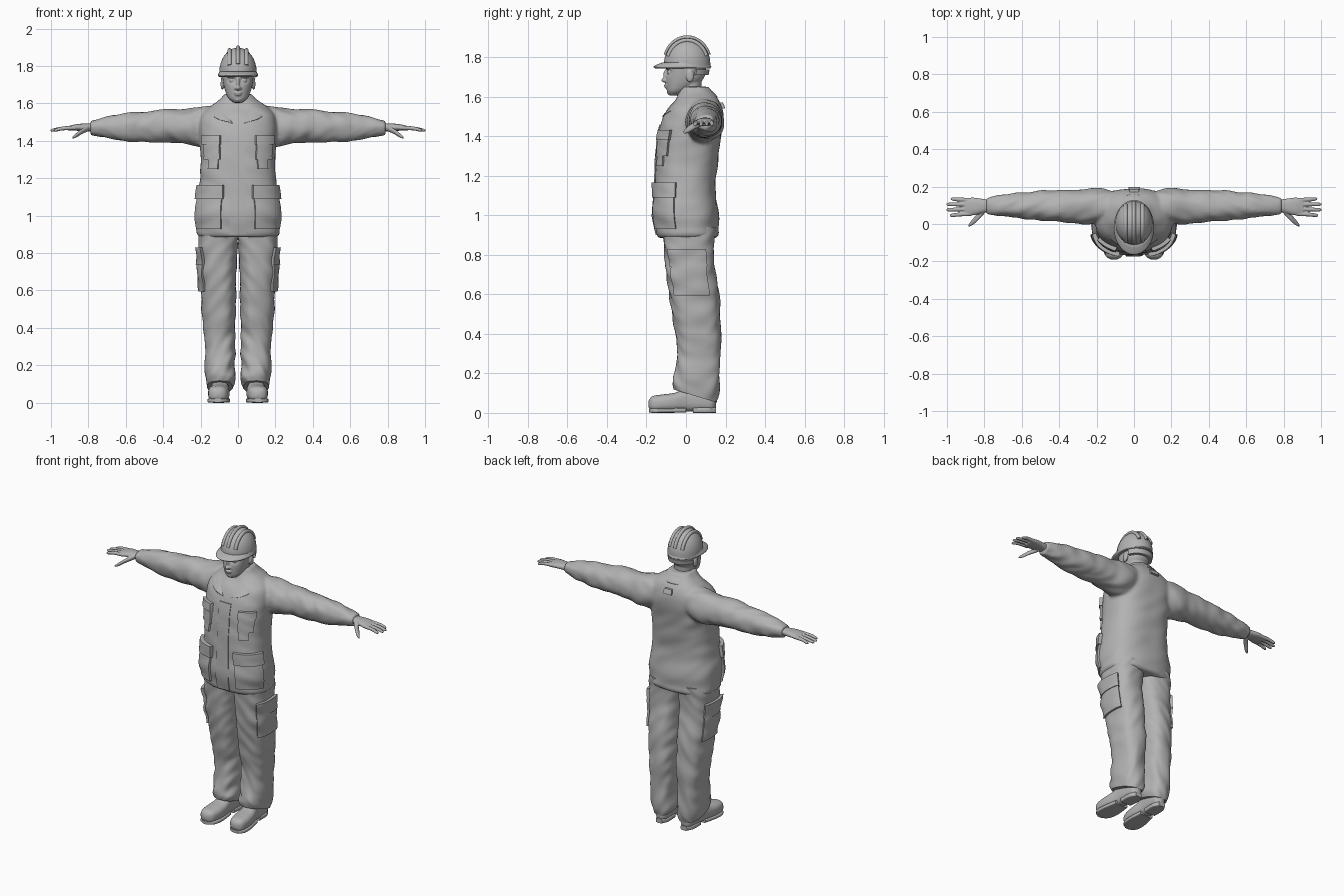
import bpy, bmesh, math
from mathutils import Vector, Matrix, noise

cube = bpy.data.objects.get("Cube")
if cube:
    bpy.data.objects.remove(cube, do_unlink=True)

grey = bpy.data.materials.new("plain_grey")
grey.use_nodes = True
grey.diffuse_color = (0.45, 0.45, 0.45, 1)
grey.node_tree.nodes["Principled BSDF"].inputs["Base Color"].default_value = (0.45, 0.45, 0.45, 1)


def sample(rows, s):
    """Smoothly interpolate rows of numbers by their first entry."""
    s = min(max(s, rows[0][0]), rows[-1][0])
    last = len(rows) - 1
    i = next(k for k in range(last) if s <= rows[k + 1][0])
    h = rows[i + 1][0] - rows[i][0]
    t = (s - rows[i][0]) / h

    def slope(k, c):
        a, b = rows[max(k - 1, 0)], rows[min(k + 1, last)]
        return (b[c] - a[c]) / (b[0] - a[0]) * h

    return [(2*t**3 - 3*t*t + 1) * rows[i][c] + (t**3 - 2*t*t + t) * slope(i, c)
            + (3*t*t - 2*t**3) * rows[i + 1][c] + (t**3 - t*t) * slope(i + 1, c)
            for c in range(1, len(rows[0]))]


def surface(rows, axis, power=2.0, folds=0.0):
    """Rows: position, two centres, two radii, optional tilt. Angle 0 is front or bottom."""
    def point(s, angle, offset=0.0):
        c1, c2, r1, r2, *tilt = sample(rows, s)
        sn, cs = math.sin(angle), math.cos(angle)
        u = math.copysign(abs(sn) ** (2 / power), sn)
        v = -math.copysign(abs(cs) ** (2 / power), cs)
        if folds:
            offset += folds * noise.noise(Vector((u * 1.3, v * 1.3, s * 15 + u * 1.5)))
        a = c1 + max(r1 + offset, 0.002) * u
        b = c2 + max(r2 + offset, 0.002) * v
        if axis == 'x':
            return Vector((s, a, b))
        if axis == 'y':
            return Vector((a, s, b))
        return Vector((a, b, s - (tilt[0] * (b - c2) if tilt else 0)))
    return point


def spans(rows):
    """Turn rows of position, half width, front, back into centre and radius rows."""
    return [(z, 0, (f + b) / 2, w, (b - f) / 2) for z, w, f, b in rows]


def loft(bm, f, s0, s1, n=24, m=40, side=1):
    rings = []
    for i in range(n + 1):
        ring = []
        for j in range(m):
            p = f(s0 + (s1 - s0) * i / n, math.tau * j / m)
            ring.append(bm.verts.new((p.x * side, p.y, p.z)))
        rings.append(ring)
    for a, b in zip(rings, rings[1:]):
        for j in range(m):
            bm.faces.new((a[j], a[(j + 1) % m], b[(j + 1) % m], b[j]))
    bm.faces.new(rings[0])
    bm.faces.new(rings[-1])


def blob(bm, centre, size):
    bmesh.ops.create_uvsphere(bm, u_segments=24, v_segments=14, radius=1,
                              matrix=Matrix.Translation(centre) @ Matrix.Diagonal((*size, 1)))


def grid(bm, points):
    verts = [[bm.verts.new(p) for p in row] for row in points]
    for a, b in zip(verts, verts[1:]):
        for j in range(len(a) - 1):
            bm.faces.new((a[j], a[j + 1], b[j + 1], b[j]))


def finish(bm, name, mirror=False, voxel=0, smooth=3, sharp=50):
    bmesh.ops.recalc_face_normals(bm, faces=bm.faces)
    mesh = bpy.data.meshes.new(name)
    bm.to_mesh(mesh)
    bm.free()
    mesh.materials.append(grey)
    mesh.shade_smooth()
    mesh.set_sharp_from_angle(angle=math.radians(sharp))
    ob = bpy.data.objects.new(name, mesh)
    bpy.context.collection.objects.link(ob)
    if voxel:
        mod = ob.modifiers.new("blend", 'REMESH')
        mod.mode = 'VOXEL'
        mod.voxel_size = voxel
        mod.use_smooth_shade = True
        mod = ob.modifiers.new("soften", 'SMOOTH')
        mod.iterations = smooth
    if mirror:
        ob.modifiers.new("mirror", 'MIRROR')
    return ob


def patch(name, f, a0, a1, s0, s1, raise_by, mirror=True, n=12):
    """A raised cloth panel that follows a surface, with its rim sunk into it."""
    def steps(lo, hi):
        return [lo] + [lo + (hi - lo) * k / n for k in range(n + 1)] + [hi]
    us, ss = steps(a0, a1), steps(s0, s1)
    bm = bmesh.new()
    grid(bm, [[f(s, a, -0.012 if i in (0, n + 2) or j in (0, n + 2) else raise_by)
               for j, a in enumerate(us)] for i, s in enumerate(ss)])
    return finish(bm, name, mirror, sharp=40)


# Jacket: torso and both sleeves blended together
torso = surface(spans([
    (0.885, .208, -.14, .155), (0.905, .222, -.15, .168), (0.93, .22, -.152, .164),
    (1.0, .228, -.165, .165), (1.1, .215, -.16, .153), (1.2, .204, -.155, .152),
    (1.3, .2, -.15, .165), (1.4, .205, -.14, .178), (1.48, .208, -.12, .187),
    (1.54, .195, -.09, .183), (1.585, .15, -.052, .165), (1.62, .1, -.036, .135),
    (1.65, .075, -.03, .112)]), 'z', 2.5, 0.006)
sleeve = surface([
    (0.06, .09, 1.5, .08, .085), (0.2, .095, 1.476, .095, .106), (0.3, .094, 1.477, .093, .092),
    (0.4, .095, 1.48, .086, .087), (0.5, .097, 1.476, .079, .082), (0.6, .098, 1.472, .071, .074),
    (0.7, .098, 1.474, .058, .057), (0.77, .098, 1.472, .05, .043), (0.79, .098, 1.472, .045, .038)],
    'x', 2.1, 0.009)
bm = bmesh.new()
loft(bm, torso, 0.885, 1.65, 60, 64)
for side in (1, -1):
    loft(bm, sleeve, 0.06, 0.79, 60, 40, side)
finish(bm, "jacket", voxel=0.009, smooth=4)

# Jacket panels
patch("front_placket", torso, -.13, .13, .9, 1.46, .006, False)
patch("chest_pocket", torso, .4, .98, 1.3, 1.42, .012)
patch("chest_pocket_flap", torso, .37, 1.01, 1.38, 1.43, .018)
patch("pen_pocket", torso, .45, .8, 1.25, 1.32, .01)
patch("hip_pocket", torso, .32, 1.3, .93, 1.13, .011)
patch("hip_pocket_flap", torso, .28, 1.35, 1.09, 1.165, .02)
patch("hanging_loop", torso, 3.05, 3.23, 1.54, 1.57, .014, False, 4)

# Collar: a folded strip, half modelled and mirrored
fold = [(0, .115, 1.655), (.06, .092, 1.655), (.085, .03, 1.645), (.07, -.05, 1.605), (.012, -.125, 1.495)]
fall = [(0, .17, 1.6), (.085, .152, 1.597), (.13, .05, 1.607), (.17, -.058, 1.54), (.08, -.13, 1.505)]
stand = [(x * .8, y * .8 + .01, z - .04) for x, y, z in fold]
bm = bmesh.new()
grid(bm, [fall, fold, stand])
collar = finish(bm, "collar", True, sharp=180)
collar.modifiers.new("thickness", 'SOLIDIFY').thickness = 0.01
collar.modifiers.new("rounding", 'SUBSURF').levels = 2
collar.modifiers["rounding"].render_levels = 2

# Trousers with side pockets
leg = surface([(z, (i + o) / 2, (f + b) / 2, (o - i) / 2, (b - f) / 2, t) for z, i, o, f, b, t in [
    (.085, .03, .165, -.06, .155, .3), (.12, .018, .172, -.068, .166, .25), (.2, .018, .175, -.055, .168, .08),
    (.35, .014, .182, -.045, .175, 0), (.5, .011, .192, -.07, .175, 0), (.6, .009, .2, -.085, .165, 0),
    (.7, .008, .206, -.098, .152, 0), (.83, .002, .212, -.11, .142, 0), (.94, -.01, .21, -.12, .15, 0)]],
    'z', 2.5, 0.009)
bm = bmesh.new()
loft(bm, leg, .085, .94, 70, 48)
finish(bm, "trouser_leg", True)
patch("cargo_pocket", leg, .8, 2.1, .595, .81, .012)
patch("cargo_pocket_flap", leg, .77, 2.13, .74, .83, .017)

# Shoes with separate front sole and heel
shoe = surface([
    (-.19, .107, .045, .015, .015), (-.175, .107, .046, .042, .036), (-.12, .104, .05, .056, .043),
    (-.06, .1, .054, .055, .047), (0, .096, .064, .046, .057), (.08, .092, .065, .043, .058),
    (.135, .09, .06, .035, .05), (.152, .09, .055, .012, .025)], 'y', 2.6)
bm = bmesh.new()
loft(bm, shoe, -.19, .152, 36)
finish(bm, "shoe", True)
for name, rows in (("front_sole", [(-.188, .107, .012, .02, .01), (-.165, .107, .012, .05, .012),
                                   (-.1, .102, .012, .06, .012), (0, .097, .014, .046, .012)]),
                   ("heel", [(.035, .093, .014, .042, .014), (.11, .091, .014, .042, .014),
                             (.152, .09, .014, .022, .014)])):
    bm = bmesh.new()
    loft(bm, surface(rows, 'y', 5), rows[0][0], rows[-1][0], 12)
    finish(bm, name, True, sharp=35)

# Hands: palm, four fingers and a thumb blended together
bm = bmesh.new()
palm = surface([(.74, .098, 1.472, .03, .025), (.8, .097, 1.472, .036, .021), (.86, .094, 1.472, .047, .018),
                (.905, .092, 1.467, .045, .013)], 'x', 2.3)
loft(bm, palm, .74, .905)
for y0, y1, tip in ((.055, .046, .985), (.08, .076, 1.003), (.105, .105, 1.003), (.128, .134, .98)):
    finger = surface([(.87, y0, 1.47, .012, .012), (.94, (y0 + y1) / 2, 1.466, .0105, .0105),
                      (tip - .008, y1, 1.457, .009, .008), (tip, y1, 1.456, .004, .004)], 'x')
    loft(bm, finger, .87, tip, 14, 16)
thumb = surface([(.8, .075, 1.468, .02, .016), (.84, .033, 1.447, .02, .014),
                 (.87, .004, 1.426, .014, .011), (.886, -.01, 1.418, .005, .005)], 'x')
loft(bm, thumb, .8, .886, 14, 20)
finish(bm, "hand", True, voxel=0.0035, smooth=2)

# Head and neck with facial features
skull = surface(spans([
    (1.606, .025, -.085, -.03), (1.625, .048, -.095, .0), (1.655, .064, -.1, .05), (1.69, .075, -.102, .088),
    (1.73, .082, -.1, .1), (1.77, .085, -.097, .105), (1.82, .075, -.075, .095), (1.85, .04, -.04, .06)]), 'z', 2.2)
neck = surface(spans([(1.52, .075, -.06, .1), (1.6, .06, -.042, .08), (1.7, .06, -.03, .08)]), 'z')
bm = bmesh.new()
loft(bm, skull, 1.606, 1.85, 50, 72)
for v in bm.verts:
    if v.co.y < 0:
        gap = Vector((abs(v.co.x) - .033, (v.co.z - 1.724) * 1.4))
        v.co.y += .016 * math.exp(-gap.length_squared / .0004)
loft(bm, neck, 1.52, 1.7)
blob(bm, (0, -.108, 1.683), (.014, .017, .012))
blob(bm, (0, -.099, 1.708), (.009, .016, .032))
blob(bm, (0, -.1, 1.657), (.022, .012, .006))
blob(bm, (0, -.097, 1.647), (.019, .012, .006))
blob(bm, (0, -.083, 1.624), (.022, .014, .015))
for side in (1, -1):
    blob(bm, (side * .033, -.083, 1.723), (.014, .012, .011))
    blob(bm, (side * .035, -.092, 1.745), (.03, .013, .008))
    blob(bm, (side * .012, -.102, 1.68), (.008, .01, .008))
    blob(bm, (side * .084, .02, 1.705), (.009, .02, .032))
finish(bm, "head", voxel=0.004, smooth=2)

# Hard hat: shell, brim, ridges and rear headband
tilts = [math.pi / 2 * k / 9 for k in range(10)]
shell = surface([(1.742, 0, .006, .101, .118)]
                + [(1.765 + .133 * math.sin(t), 0, .006, .1 * math.cos(t), .117 * math.cos(t)) for t in tilts], 'z')
bm = bmesh.new()
loft(bm, shell, 1.742, 1.898, 36, 56)
finish(bm, "helmet_shell")
brim = surface([(1.742, 0, -.018, .098, .136), (1.749, 0, -.018, .107, .146),
                (1.756, 0, -.017, .106, .142), (1.772, 0, -.004, .098, .118)], 'z')
bm = bmesh.new()
loft(bm, brim, 1.742, 1.772, 10, 56)
finish(bm, "helmet_brim")
for name, x in (("helmet_ridge_middle", 0), ("helmet_ridge_left", .045), ("helmet_ridge_right", -.045)):
    curve = bpy.data.curves.new(name, 'CURVE')
    curve.dimensions = '3D'
    curve.bevel_depth = .011
    curve.use_fill_caps = True
    k = math.sqrt(1 - (x / .1) ** 2)
    line = curve.splines.new('POLY')
    line.points.add(24)
    for i, p in enumerate(line.points):
        t = .35 + 2.45 * i / 24
        p.co = (x, .006 + .115 * k * math.cos(t), 1.765 + .134 * k * math.sin(t), 1)
    curve.materials.append(grey)
    bpy.context.collection.objects.link(bpy.data.objects.new(name, curve))
patch("rear_headband", skull, 2.0, 4.28, 1.708, 1.738, .018, False, 20)
